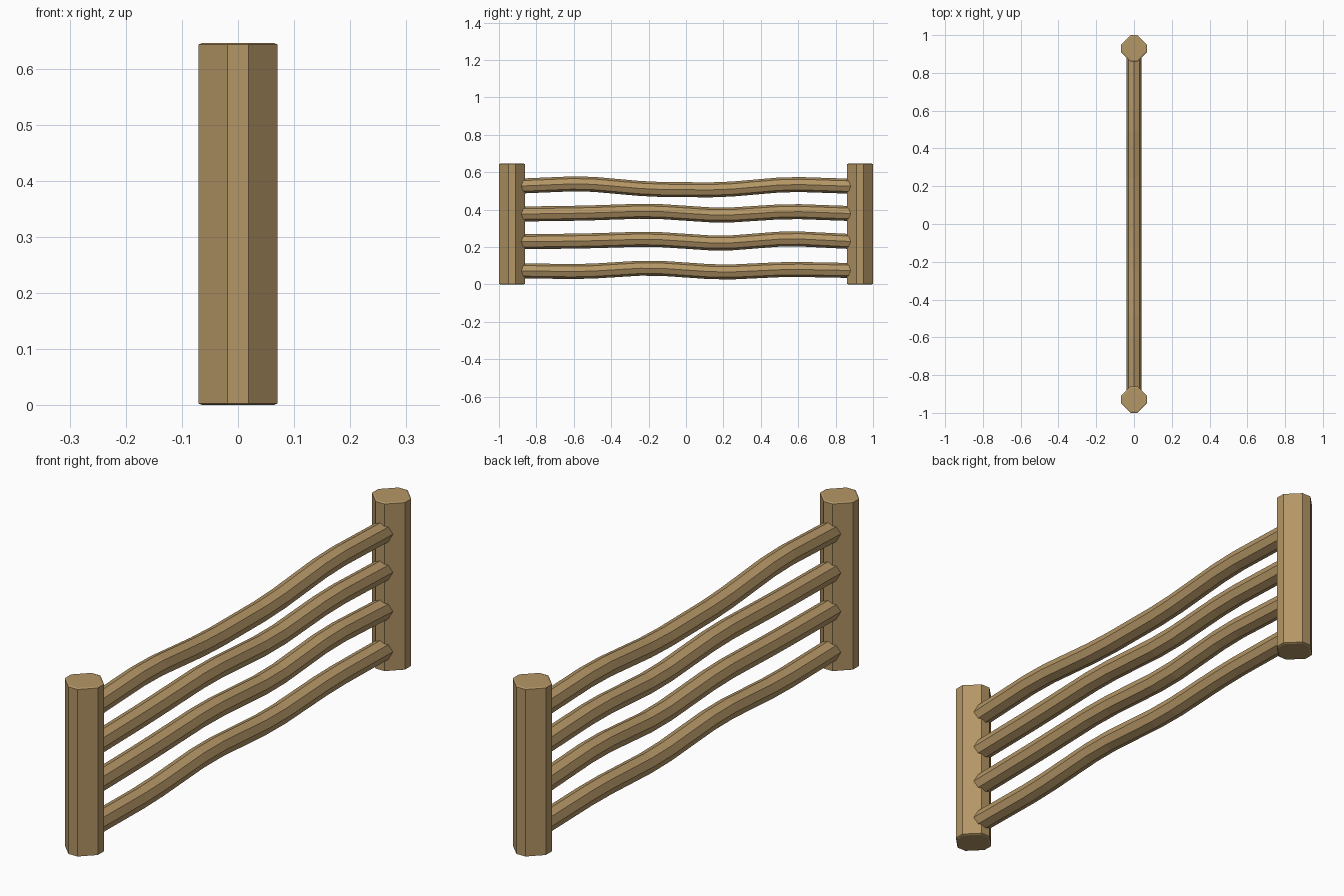
import bpy, bmesh
from math import sin, cos, pi
from mathutils import Vector

cube = bpy.data.objects.get("Cube")
if cube:
    bpy.data.objects.remove(cube, do_unlink=True)

# Bare timber colour
wood = bpy.data.materials.new("light_brown_wood")
wood.use_nodes = True
colour = (0.456, 0.305, 0.133, 1)
wood.diffuse_color = colour
bsdf = next(n for n in wood.node_tree.nodes if n.type == 'BSDF_PRINCIPLED')
bsdf.inputs["Base Color"].default_value = colour
bsdf.inputs["Roughness"].default_value = 0.9


def loft(name, rings):
    """Skin a list of closed rings and cap both ends."""
    bm = bmesh.new()
    loops = [[bm.verts.new(p) for p in ring] for ring in rings]
    n = len(loops[0])
    for a, b in zip(loops, loops[1:]):
        for i in range(n):
            j = (i + 1) % n
            bm.faces.new((a[i], a[j], b[j], b[i]))
    bm.faces.new(loops[0][::-1])
    bm.faces.new(loops[-1])
    bmesh.ops.recalc_face_normals(bm, faces=bm.faces)
    mesh = bpy.data.meshes.new(name)
    bm.to_mesh(mesh)
    bm.free()
    mesh.materials.append(wood)
    obj = bpy.data.objects.new(name, mesh)
    bpy.context.collection.objects.link(obj)
    return obj


# Posts: square timber set diagonally, corners cut off, slight edge wear
R, F, H, POST_Y = 0.07, 0.019, 0.646, 0.93
outline = [(R, -F), (R, F), (F, R), (-F, R), (-R, F), (-R, -F), (-F, -R), (F, -R)]
levels = [(0, 0.9), (0.003, 1), (H - 0.003, 1), (H, 0.9)]
for name, side in (("front_post", -1), ("back_post", 1)):
    loft(name, [[(x * s, side * POST_Y + y * s, z) for x, y in outline]
                for z, s in levels])

# Rails: wavy eight-sided poles running between the posts
KNOTS = (-0.91, -0.55, -0.19, 0.19, 0.55, 0.91)
HEIGHTS = {
    "bottom_rail": (0.073, 0.068, 0.090, 0.064, 0.081, 0.074),
    "lower_middle_rail": (0.228, 0.232, 0.243, 0.218, 0.246, 0.228),
    "upper_middle_rail": (0.376, 0.381, 0.393, 0.368, 0.391, 0.378),
    "top_rail": (0.525, 0.540, 0.508, 0.505, 0.536, 0.524),
}
RAIL_R, SIDES, CUT = 0.04, 8, 0.16


def soften(points):
    """Cut each inner corner of a path into two gentler bends."""
    path = [points[0]]
    for a, b, c in zip(points, points[1:], points[2:]):
        path += [b.lerp(a, CUT), b.lerp(c, CUT)]
    return path + [points[-1]]


for name, heights in HEIGHTS.items():
    path = soften([Vector((0, y, z)) for y, z in zip(KNOTS, heights)])
    rings = []
    for i, p in enumerate(path):
        run = (path[min(i + 1, len(path) - 1)] - path[max(i - 1, 0)]).normalized()
        up = Vector((1, 0, 0)).cross(run)
        angles = [2 * pi * k / SIDES for k in range(SIDES)]
        rings.append([p + Vector((RAIL_R * cos(t), 0, 0)) + up * RAIL_R * sin(t)
                      for t in angles])
    loft(name, rings)
